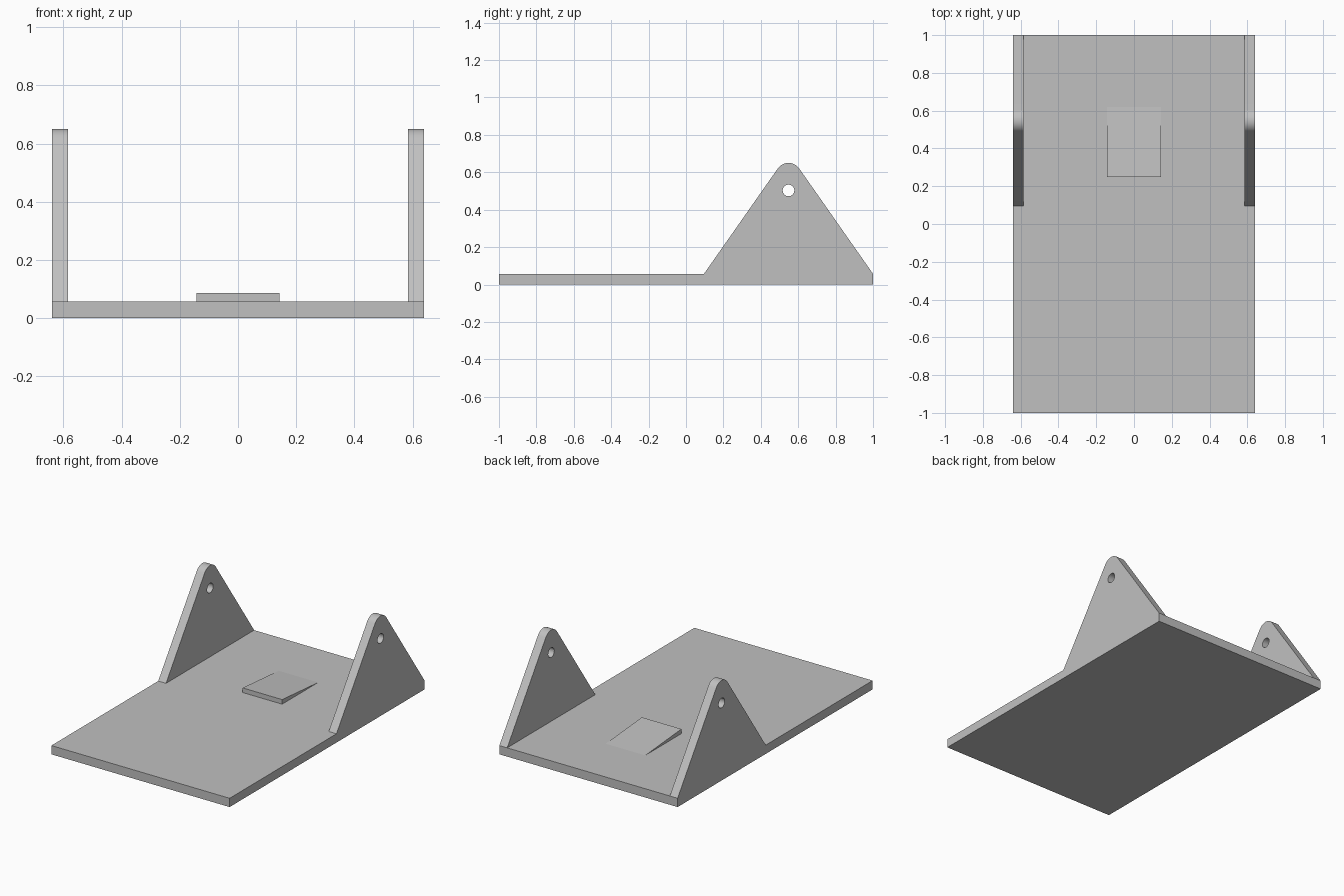
import bpy
import math

cube = bpy.data.objects.get("Cube")
if cube:
    bpy.data.objects.remove(cube, do_unlink=True)

HALF_W, PLATE_T, LUG_T = 0.64, 0.057, 0.056
LUG_Y, HOLE_Z, HOLE_R = 0.548, 0.503, 0.031
TIP_Z, TIP_R = 0.58, 0.07

grey = bpy.data.materials.new("plain grey")
grey.use_nodes = True
colour = (0.53, 0.53, 0.53, 1)
grey.diffuse_color = colour
grey.node_tree.nodes["Principled BSDF"].inputs["Base Color"].default_value = colour


def extrude_x(name, profile, x0, x1):
    """Extrude a (y, z) outline, counter-clockwise seen from +x, along x."""
    n = len(profile)
    verts = [(x, y, z) for x in (x0, x1) for y, z in profile]
    faces = [tuple(reversed(range(n))), tuple(range(n, 2 * n))]
    faces += [(i, (i + 1) % n, n + (i + 1) % n, n + i) for i in range(n)]
    mesh = bpy.data.meshes.new(name)
    mesh.from_pydata(verts, [], faces)
    mesh.materials.append(grey)
    obj = bpy.data.objects.new(name, mesh)
    bpy.context.collection.objects.link(obj)
    return obj


def arc(cy, cz, r, start, end, steps):
    angles = [math.radians(start + (end - start) * i / steps) for i in range(steps + 1)]
    return [(cy + r * math.cos(a), cz + r * math.sin(a)) for a in angles]


# Flat base plate
extrude_x("base_plate", [(-1, 0), (1, 0), (1, PLATE_T), (-1, PLATE_T)], -HALF_W, HALF_W)

# Thin wedge ramp, tallest at its front edge
extrude_x("wedge_ramp", [(0.25, PLATE_T), (0.62, PLATE_T), (0.25, 0.087)], -0.142, 0.142)

# Upright lugs with rounded tips and a pin hole
lug_profile = [(0.096, PLATE_T), (1, PLATE_T)] + arc(LUG_Y, TIP_Z, TIP_R, 34.5, 145.5, 24)
pin_hole = extrude_x("pin_hole_cutter", arc(LUG_Y, HOLE_Z, HOLE_R, 0, 352.5, 47), -1, 1)
pin_hole.hide_render = True

for side, name in ((1, "left_lug"), (-1, "right_lug")):
    x0, x1 = sorted((side * (HALF_W - LUG_T), side * HALF_W))
    lug = extrude_x(name, lug_profile, x0, x1)
    cut = lug.modifiers.new("pin hole", "BOOLEAN")
    cut.operation = "DIFFERENCE"
    cut.solver = "EXACT"
    cut.object = pin_hole
    bpy.ops.object.select_all(action="DESELECT")
    lug.select_set(True)
    bpy.context.view_layer.objects.active = lug
    bpy.ops.object.modifier_apply(modifier=cut.name)
    bpy.ops.object.shade_smooth_by_angle(angle=math.radians(30))

bpy.data.objects.remove(pin_hole, do_unlink=True)
